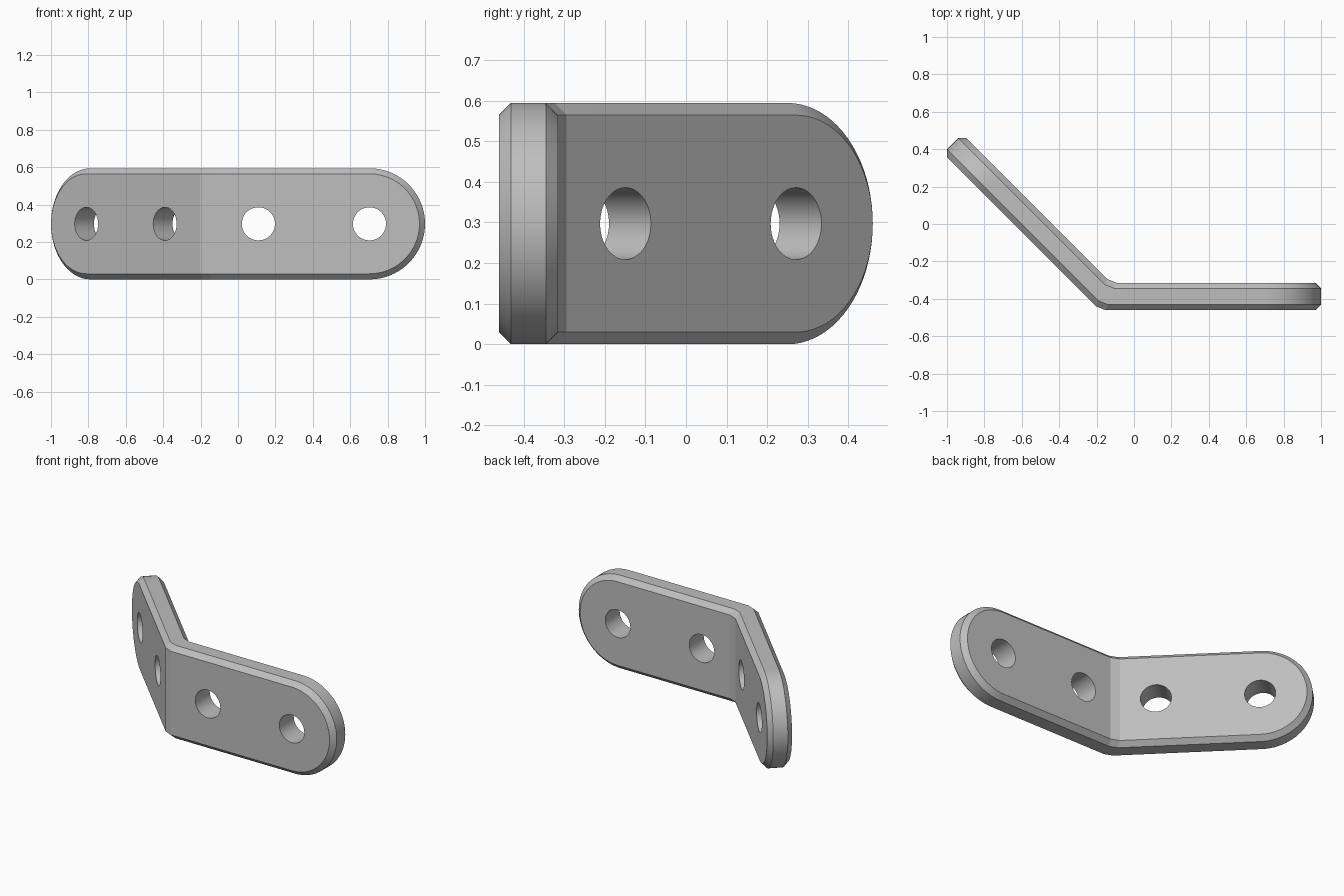
import bpy, bmesh, math
from mathutils import Vector, Matrix

cube = bpy.data.objects.get("Cube")
if cube:
    bpy.data.objects.remove(cube)

R = 0.297          # half width of the strap
T = 0.146          # thickness
C = 0.03           # edge chamfer
HOLE = 0.0885
BEND = 0.03        # flat across the bend
SEG = 40
FRONT = -0.461
CORNER = -0.182    # outer bend corner
DIAG = math.sqrt(0.5)

steel = bpy.data.materials.new("steel_grey")
steel.use_nodes = True
grey = (0.52, 0.52, 0.52, 1)
steel.diffuse_color = grey
steel.node_tree.nodes["Principled BSDF"].inputs["Base Color"].default_value = grey


def straight(s, t, z):
    """Point on the straight arm: s along it, t through the thickness."""
    return Vector((s, FRONT + t, z))


def angled(s, t, z):
    """Point on the arm bent back by 45 degrees."""
    n = (CORNER + FRONT) * DIAG + t
    return Vector(((n - s) * DIAG, (n + s) * DIAG, z))


ARMS = ((straight, 0.703), (angled, 0.692))


def ring(t, inset):
    """Closed outline of the strap at one depth."""
    r = R - inset
    knee = Vector((CORNER + t * math.tan(math.pi / 8), FRONT + t, 0))
    near = knee + Vector((BEND, 0, 0))
    far = knee + Vector((-DIAG, DIAG, 0)) * BEND
    up, down = Vector((0, 0, R + r)), Vector((0, 0, R - r))
    arcs = []
    for place, centre in ARMS:
        angles = [math.pi * (i / SEG - 0.5) for i in range(SEG + 1)]
        arcs.append([place(centre + r * math.cos(a), t, R + r * math.sin(a)) for a in angles])
    return arcs[0] + [near + up, far + up] + arcs[1][::-1] + [far + down, near + down]


# Bent strap with chamfered rim
bm = bmesh.new()
layers = [(0, C), (C, 0), (T - C, 0), (T, C)]
rings = [[bm.verts.new(p) for p in ring(t, inset)] for t, inset in layers]
count = len(rings[0])
for a, b in zip(rings, rings[1:]):
    for i in range(count):
        j = (i + 1) % count
        bm.faces.new((a[i], a[j], b[j], b[i]))
n = SEG + 1
for loop in (rings[0], rings[-1]):
    bm.faces.new(loop[:n + 1] + loop[-1:])
    bm.faces.new((loop[n], loop[n + 1], loop[-2], loop[-1]))
    bm.faces.new(loop[n + 1:-1])
bmesh.ops.recalc_face_normals(bm, faces=bm.faces)
mesh = bpy.data.meshes.new("bent_bracket")
bm.to_mesh(mesh)
bm.free()
mesh.materials.append(steel)
bracket = bpy.data.objects.new("bent_bracket", mesh)
bpy.context.collection.objects.link(bracket)

# Two bolt holes in each arm
bm = bmesh.new()
for place, centre in ARMS:
    for s in (centre, centre - 2 * R):
        axis = place(s, 1, R) - place(s, 0, R)
        turn = axis.to_track_quat('Z', 'Y').to_matrix().to_4x4()
        bmesh.ops.create_cone(bm, cap_ends=True, segments=48, radius1=HOLE, radius2=HOLE,
                              depth=2 * T, matrix=Matrix.Translation(place(s, T / 2, R)) @ turn)
mesh = bpy.data.meshes.new("hole_cutter")
bm.to_mesh(mesh)
bm.free()
mesh.materials.append(steel)
cutter = bpy.data.objects.new("hole_cutter", mesh)
bpy.context.collection.objects.link(cutter)
cutter.hide_render = True

bpy.ops.object.select_all(action='DESELECT')
bracket.select_set(True)
bpy.context.view_layer.objects.active = bracket
cut = bracket.modifiers.new("holes", 'BOOLEAN')
cut.operation = 'DIFFERENCE'
cut.solver = 'EXACT'
cut.object = cutter
bpy.ops.object.modifier_apply(modifier=cut.name)
bpy.data.objects.remove(cutter)
bpy.ops.object.shade_smooth_by_angle(angle=math.radians(15))
